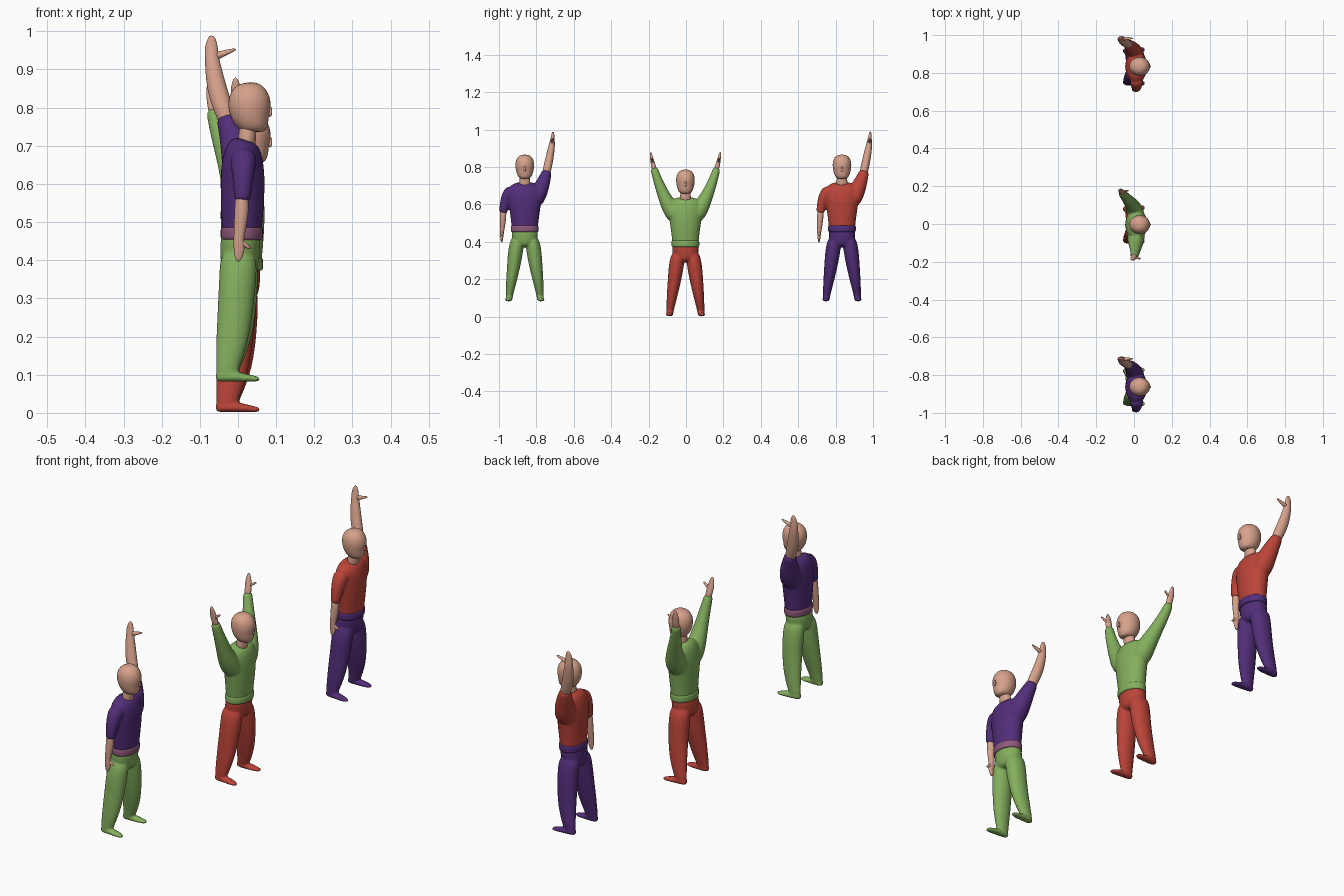
import bpy, bmesh, math
from mathutils import Vector


def material(name, rgb):
    m = bpy.data.materials.new(name)
    m.diffuse_color = (*rgb, 1)
    return m


SKIN = material("skin", (0.68, 0.36, 0.26))
PURPLE = material("purple cloth", (0.084, 0.027, 0.19))
GREEN = material("green cloth", (0.23, 0.43, 0.11))
RED = material("red cloth", (0.50, 0.058, 0.04))
MAUVE = material("mauve belt", (0.27, 0.10, 0.20))
SIDES = 16


def tube(bm, path):
    """Loft ellipses along points (x, y, z, radius_u, radius_v)."""
    pts = [Vector(p[:3]) for p in path]
    rings = []
    for i, p in enumerate(path):
        t = (pts[min(i + 1, len(pts) - 1)] - pts[max(i - 1, 0)]).normalized()
        ref = Vector((0, 1, 0)) if abs(t.x) > 0.75 else Vector((1, 0, 0))
        u = (ref - t * ref.dot(t)).normalized()
        v = t.cross(u)
        ring = []
        for k in range(SIDES):
            a = math.tau * k / SIDES
            ring.append(bm.verts.new(pts[i] + u * p[3] * math.cos(a) + v * p[4] * math.sin(a)))
        rings.append(ring)
    for a, b in zip(rings, rings[1:]):
        for k in range(SIDES):
            j = (k + 1) % SIDES
            bm.faces.new((a[k], a[j], b[j], b[k]))
    bm.faces.new(rings[0][::-1])
    bm.faces.new(rings[-1])


def part(name, paths, mat, origin, blend=True):
    """One smooth object from several tubes, optionally melted together."""
    bm = bmesh.new()
    for p in paths:
        tube(bm, p)
    bmesh.ops.recalc_face_normals(bm, faces=bm.faces)
    for f in bm.faces:
        f.smooth = True
    me = bpy.data.meshes.new(name)
    bm.to_mesh(me)
    bm.free()
    me.materials.append(mat)
    ob = bpy.data.objects.new(name, me)
    ob.location = origin
    bpy.context.collection.objects.link(ob)
    sub = ob.modifiers.new("round", 'SUBSURF')
    sub.levels = sub.render_levels = 2 if blend else 1
    if blend:
        r = ob.modifiers.new("melt", 'REMESH')
        r.mode = 'VOXEL'
        r.voxel_size = 0.005
        r.use_smooth_shade = True
        s = ob.modifiers.new("soften", 'SMOOTH')
        s.factor = 0.5
        s.iterations = 5
    return ob


def rnd(*pts):
    """Circular sections from (x, y, z, r)."""
    return [(x, y, z, r, r) for x, y, z, r in pts]


# body profiles, feet on z = 0, facing +x
TORSO = [(.01, 0, .375, .052, .070), (.01, 0, .40, .053, .072), (.012, 0, .47, .058, .080),
         (.012, 0, .54, .060, .092), (.012, 0, .59, .054, .096), (.014, 0, .62, .044, .082),
         (.02, 0, .637, .030, .045)]
HEAD = [(.05, 0, .656, .020, .018), (.052, 0, .664, .030, .033), (.040, 0, .682, .046, .043),
        (.032, 0, .705, .055, .049), (.030, 0, .73, .058, .052), (.028, 0, .755, .053, .049),
        (.026, 0, .775, .040, .038), (.025, 0, .786, .018, .018)]
NECK = [(.022, 0, .60, .026, .032), (.023, 0, .64, .023, .029), (.03, 0, .70, .024, .027)]
NOSE = [(.085, 0, .725, .003, .003), (.086, 0, .705, .005, .007), (.083, 0, .695, .003, .004)]
HIPS = [(.005, 0, .29, .042, .045), (.004, 0, .32, .053, .068), (.006, 0, .36, .054, .073),
        (.01, 0, .40, .052, .070)]
BELT = [(.01, 0, .372, .050, .070), (.01, 0, .373, .057, .076), (.01, 0, .39, .057, .076),
        (.01, 0, .407, .057, .076), (.01, 0, .408, .050, .070)]

# short sleeves: one arm down, one raised and leaning back
LOW_SLEEVE = rnd((.015, -.06, .60, .036), (.014, -.09, .575, .034), (.013, -.107, .53, .027),
                 (.012, -.114, .49, .023), (.012, -.115, .472, .021))
LOW_ARM = [(.011, -.114, .51, .017, .017), (.010, -.116, .45, .020, .018), (.005, -.120, .40, .016, .014),
           (.001, -.122, .372, .013, .011), (.004, -.123, .350, .016, .009), (.001, -.123, .326, .010, .006),
           (0, -.123, .316, .004, .003)]
LOW_THUMB = rnd((.003, -.122, .372, .009), (.018, -.121, .360, .007), (.034, -.12, .350, .003))
HIGH_SLEEVE = rnd((.012, .04, .52, .050), (.004, .075, .58, .048), (-.012, .100, .64, .037),
                  (-.028, .116, .685, .028), (-.032, .119, .70, .026))
HIGH_ARM = [(-.022, .112, .67, .023, .021), (-.038, .121, .715, .026, .023), (-.056, .133, .77, .027, .022),
            (-.066, .144, .83, .021, .018), (-.069, .147, .855, .018, .014), (-.070, .149, .880, .018, .009),
            (-.069, .151, .900, .011, .007), (-.069, .151, .909, .005, .004)]
HIGH_THUMB = rnd((-.066, .147, .852, .012), (-.035, .148, .863, .008), (-.003, .149, .874, .003))


def long_arm(s, dx):
    """Raised long sleeve, hand and thumb; dx leans the arm backwards."""
    sleeve = rnd((.012, s * .04, .52, .050), (.01 + dx * .1, s * .082, .58, .046),
                 (.01 + dx * .4, s * .115, .645, .034), (.01 + dx * .8, s * .145, .72, .026),
                 (.006 + dx, s * .165, .78, .021), (.004 + dx, s * .168, .797, .019))
    hand = [(.007 + dx, s * .163, .775, .015, .014), (.003 + dx, s * .172, .81, .016, .013),
            (0 + dx, s * .178, .835, .016, .010), (-.002 + dx, s * .183, .857, .013, .008),
            (-.003 + dx, s * .187, .880, .004, .004)]
    thumb = rnd((.003 + dx, s * .174, .818, .010), (.022 + dx, s * .178, .836, .007),
                (.042 + dx, s * .181, .847, .003))
    return sleeve, hand, thumb


def leg(s, dx):
    return [(.002, s * .036, .35, .050, .036), (0 + dx * .5, s * .048, .28, .050, .042),
            (-.006 + dx, s * .058, .20, .048, .037), (-.014 + dx, s * .070, .12, .044, .030),
            (-.024 + dx * .5, s * .079, .06, .035, .023), (-.030, s * .083, .025, .029, .019),
            (-.031, s * .083, .008, .027, .017)]


def foot(s):
    return [(-.060, s * .082, .012, .010, .009), (-.045, s * .083, .014, .019, .013),
            (0, s * .085, .015, .020, .014), (.035, s * .088, .010, .019, .009),
            (.060, s * .090, .008, .010, .006)]


def figure(tag, origin, shirt, trousers, belt, sleeves, arms):
    part(tag + "_trousers", [HIPS] + [f for s, dx in ((-1, 0), (1, .008)) for f in (leg(s, dx), foot(s))],
         trousers, origin)
    part(tag + "_shirt", [TORSO] + sleeves, shirt, origin)
    part(tag + "_belt", [BELT], belt, origin, blend=False)
    part(tag + "_head", [HEAD, NECK, NOSE], SKIN, origin, blend=False)
    for side, limbs in zip(("right", "left"), arms):
        part(f"{tag}_{side}_arm", limbs, SKIN, origin, blend=False)


# two waving figures and a cheering one between them
wave_sleeves = [LOW_SLEEVE, HIGH_SLEEVE]
wave_arms = [[LOW_ARM, LOW_THUMB], [HIGH_ARM, HIGH_THUMB]]
figure("near_waver", (0, -.862, .08), PURPLE, GREEN, MAUVE, wave_sleeves, wave_arms)
figure("far_waver", (0, .834, .08), RED, PURPLE, PURPLE, wave_sleeves, wave_arms)
right, left = long_arm(-1, -.004), long_arm(1, -.068)
figure("middle_cheerer", (0, -.003, 0), GREEN, RED, GREEN, [right[0], left[0]], [right[1:], left[1:]])
